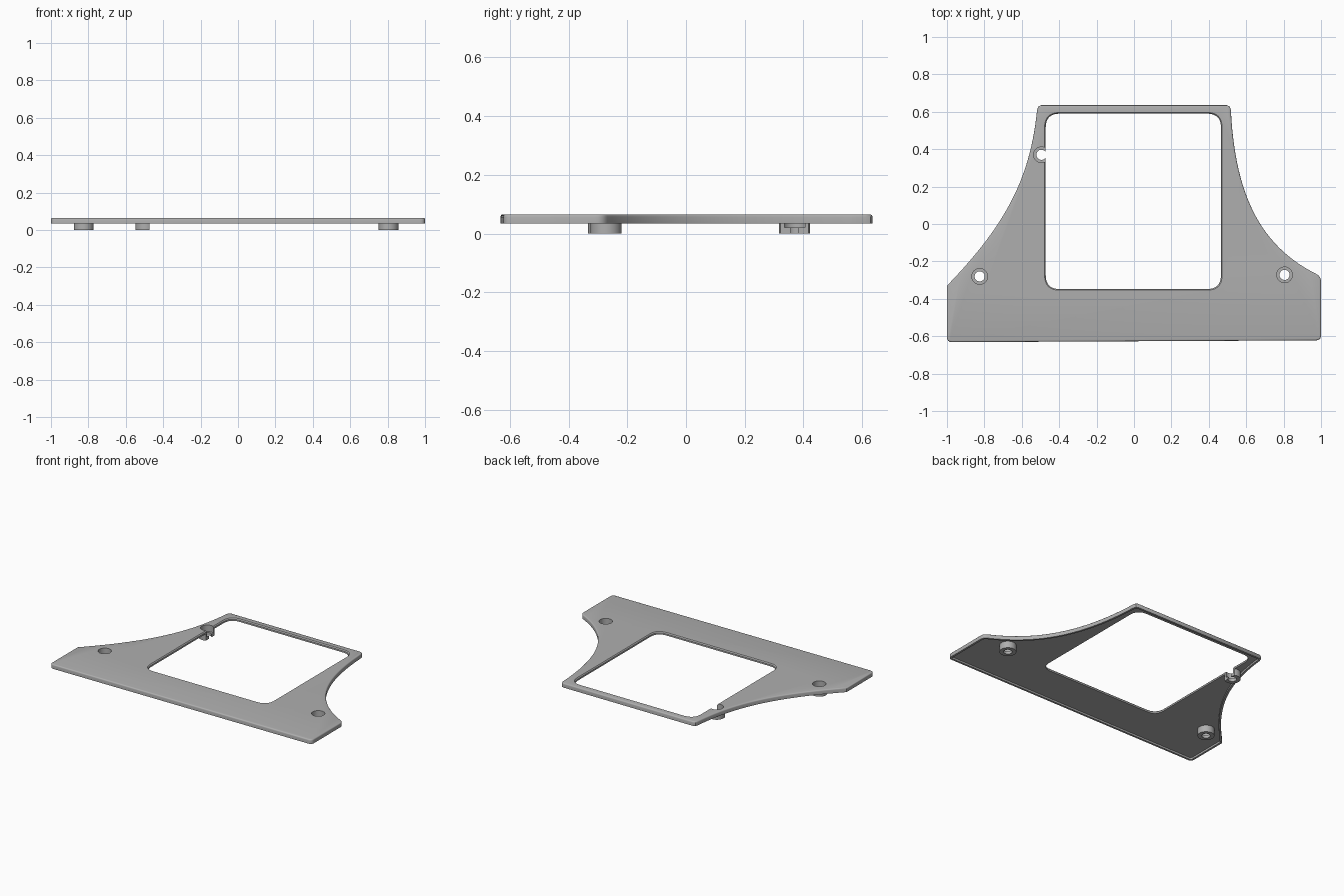
import bpy, bmesh
from math import sin, cos, pi, radians
from mathutils import Vector
from mathutils.geometry import interpolate_bezier

if "Cube" in bpy.data.objects:
    bpy.data.objects.remove(bpy.data.objects["Cube"])

grey = bpy.data.materials.new("matte_grey")
grey.use_nodes = True
colour = (0.43, 0.43, 0.43, 1)
grey.diffuse_color = colour
grey.node_tree.nodes["Principled BSDF"].inputs["Base Color"].default_value = colour


def circle(x, y, r, n=40):
    return [(x + r * cos(2 * pi * i / n), y + r * sin(2 * pi * i / n)) for i in range(n)]


def rounded(corners, r, steps=6):
    """Round every corner of a polygon with a quadratic curve."""
    out = []
    for i, c in enumerate(corners):
        c = Vector(c)
        a = c + (Vector(corners[i - 1]) - c).normalized() * r
        b = c + (Vector(corners[(i + 1) % len(corners)]) - c).normalized() * r
        for k in range(steps + 1):
            t = k / steps
            out.append(a * (1 - t) ** 2 + c * 2 * t * (1 - t) + b * t * t)
    return out


def loft(name, layers):
    """Solid through matching loops, given as (points, z) from bottom to top."""
    bm = bmesh.new()
    rings = [[bm.verts.new((p[0], p[1], z)) for p in pts] for pts, z in layers]
    for low, high in zip(rings, rings[1:]):
        for i in range(len(low)):
            bm.faces.new((low[i - 1], low[i], high[i], high[i - 1]))
    bm.faces.new(rings[0][::-1])
    bm.faces.new(rings[-1])
    bmesh.ops.recalc_face_normals(bm, faces=bm.faces)
    mesh = bpy.data.meshes.new(name)
    bm.to_mesh(mesh)
    bm.free()
    mesh.materials.append(grey)
    obj = bpy.data.objects.new(name, mesh)
    bpy.context.collection.objects.link(obj)
    return obj


def activate(obj):
    bpy.ops.object.select_all(action='DESELECT')
    obj.select_set(True)
    bpy.context.view_layer.objects.active = obj


def cut(obj, cutter):
    activate(obj)
    mod = obj.modifiers.new("cut", 'BOOLEAN')
    mod.operation = 'DIFFERENCE'
    mod.solver = 'EXACT'
    mod.object = cutter
    bpy.ops.object.modifier_apply(modifier=mod.name)


BOTTOM, TOP, CEILING = 0.035, 0.065, 0.047

# Plate outline: straight base and back, sweeping concave sides
base = rounded([(-1, -0.33), (-1, -0.632), (1, -0.622), (1, -0.28), (0.9, -0.23)], 0.028)
right_curve = interpolate_bezier(base[27], Vector((0.68, -0.12)),
                                 Vector((0.54, 0.15)), Vector((0.518, 0.61)), 28)
left_curve = interpolate_bezier(Vector((-0.518, 0.61)), Vector((-0.555, 0.25)),
                                Vector((-0.68, 0)), Vector((-1, -0.33)), 28)
outline = base[7:27] + [p.to_2d() for p in right_curve]
outline += [(0.512, 0.628), (0.498, 0.635), (-0.498, 0.635), (-0.512, 0.628)]
outline += [p.to_2d() for p in left_curve]
plate = loft("plate", [(outline, BOTTOM), (outline, TOP)])

# Rounded top edge and shallow recess underneath
bm = bmesh.new()
bm.from_mesh(plate.data)
rim = [e for e in bm.edges if all(v.co.z > TOP - 0.001 for v in e.verts)]
bmesh.ops.bevel(bm, geom=rim, offset=0.008, segments=3, profile=0.5, affect='EDGES')
under = min(bm.faces, key=lambda f: f.calc_center_median().z)
for thickness in (0.014, 0.001):
    bmesh.ops.inset_region(bm, faces=[under], thickness=thickness, use_even_offset=True)
for v in under.verts:
    v.co.z = CEILING
bm.to_mesh(plate.data)
bm.free()


# Window cutter, flared at the top for a softened edge
def window_loop(grow):
    x0, x1, y0, y1 = -0.472 - grow, 0.465 + grow, -0.348 - grow, 0.59 + grow
    return rounded([(x0, y0), (x1, y0), (x1, y1), (x0, y1)], 0.075 + grow, 10)


window = loft("window_cutter", [(window_loop(0), -0.02), (window_loop(0), TOP - 0.007),
                                (window_loop(0.007), TOP + 0.001), (window_loop(0.007), 0.1)])
cut(plate, window)

# Screw bosses with counterbored holes; the rear one is sliced by the window
parts = [plate]
for name, x, y in (("left_boss", 0.805, -0.272), ("right_boss", -0.825, -0.28),
                   ("rear_boss", -0.495, 0.37)):
    boss = loft(name, [(circle(x, y, 0.053), 0), (circle(x, y, 0.053), 0.055)])
    hole = loft("hole_cutter", [(circle(x, y, 0.027), -0.02), (circle(x, y, 0.027), 0.02),
                                (circle(x, y, 0.042), 0.02), (circle(x, y, 0.042), 0.1)])
    if name == "rear_boss":
        cut(boss, window)
    cut(boss, hole)
    cut(plate, hole)
    bpy.data.objects.remove(hole)
    parts.append(boss)
bpy.data.objects.remove(window)

for obj in parts:
    activate(obj)
    bpy.ops.object.shade_smooth_by_angle(angle=radians(35))
